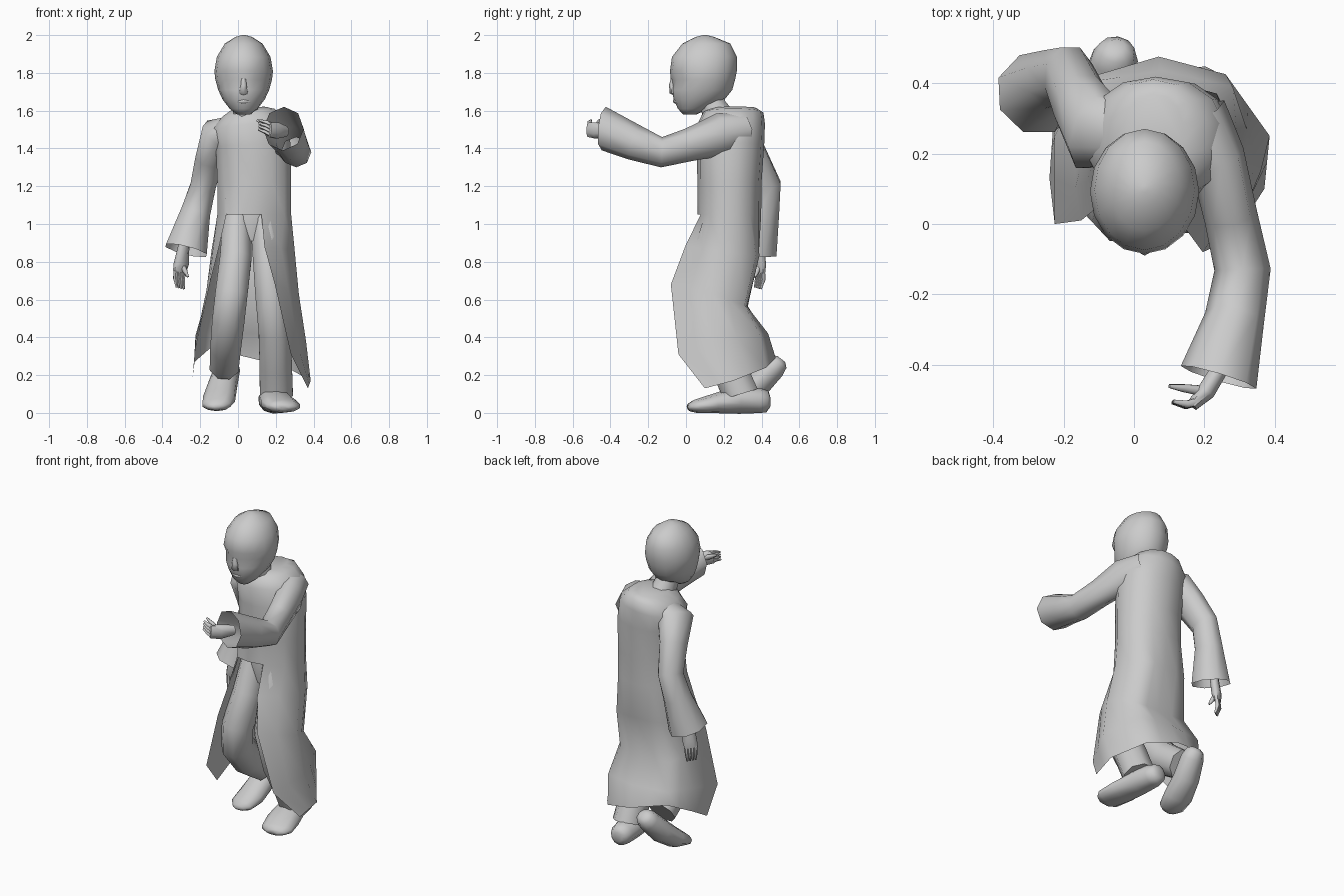
import bpy, bmesh, math
from mathutils import Vector


def loft(name, rings, cap=True, angle=60, slit=None):
    """Skin closed point rings; from ring number 'slit' on, leave point 0 open."""
    bm = bmesh.new()
    rows = [[bm.verts.new(p) for p in r] for r in rings]
    n = len(rows[0])
    for k, (a, b) in enumerate(zip(rows, rows[1:])):
        for i in range(n):
            j = (i + 1) % n
            if slit is not None and k >= slit and 0 in (i, j):
                continue
            bm.faces.new((a[i], a[j], b[j], b[i]))
    if cap:
        bm.faces.new(rows[0])
        if slit is None:
            bm.faces.new(rows[-1])
    bmesh.ops.delete(bm, geom=[v for v in bm.verts if not v.link_faces], context='VERTS')
    bmesh.ops.recalc_face_normals(bm, faces=bm.faces)
    me = bpy.data.meshes.new(name)
    bm.to_mesh(me)
    bm.free()
    ob = bpy.data.objects.new(name, me)
    bpy.context.collection.objects.link(ob)
    for o in bpy.context.selected_objects:
        o.select_set(False)
    bpy.context.view_layer.objects.active = ob
    ob.select_set(True)
    bpy.ops.object.shade_smooth_by_angle(angle=math.radians(angle))
    return ob


def tube(name, pts, ref=(0, 1, 0), sides=8, cap=True, grow=1.0, end=None, phase=.5):
    """Elliptical tube along points (x, y, z, half width, half depth)."""
    c = [Vector(p[:3]) for p in pts]
    rings = []
    for k, p in enumerate(pts):
        t = (c[min(k + 1, len(c) - 1)] - c[max(k - 1, 0)]).normalized()
        if end and k == len(pts) - 1:
            t = Vector(end).normalized()
        a = Vector(ref).cross(t).normalized()
        b = t.cross(a)
        ang = [2 * math.pi * (i + phase) / sides for i in range(sides)]
        rings.append([c[k] + a * p[3] * grow * math.cos(u) + b * p[4] * grow * math.sin(u)
                      for u in ang])
    return loft(name, rings, cap=cap)


def flat_ring(z, cx, cy, rx, ry, sides, tilt=0.0, power=1.0):
    pts = []
    for i in range(sides):
        u = 2 * math.pi * i / sides - math.pi / 2
        s, q = math.sin(u), math.cos(u)
        x = rx * math.copysign(abs(q) ** power, q)
        y = ry * math.copysign(abs(s) ** power, s)
        pts.append(Vector((cx + x, cy + y, z + tilt * x)))
    return pts


# Head, vertex 0 of each ring is the front of the face
head = [flat_ring(*r, 16) for r in (
    (1.58, .03, .02, .035, .035), (1.61, .03, .037, .074, .08),
    (1.66, .03, .07, .112, .135), (1.71, .03, .085, .135, .16),
    (1.765, .03, .09, .15, .17), (1.81, .03, .092, .155, .177),
    (1.885, .03, .098, .142, .172), (1.955, .03, .108, .1, .127),
    (1.99, .03, .1, .045, .05), (2.0, .03, .1, .01, .01))]
for i in (1, 2, 14, 15):            # eye sockets
    head[4][i].y += .018
loft("head", head)
tube("nose", [(.03, -.066, 1.78, .012, .012), (.03, -.072, 1.735, .018, .018),
              (.03, -.066, 1.7, .026, .022), (.03, -.05, 1.686, .02, .012)], sides=6)
tube("lips", [(-.005, -.045, 1.648, .006, .006), (.03, -.058, 1.65, .012, .012),
              (.065, -.045, 1.648, .006, .006)], ref=(0, 0, 1), sides=6)
tube("neck", [(.03, .11, 1.7, .065, .07), (.04, .15, 1.61, .07, .075),
              (.05, .2, 1.53, .085, .09)])

# Coat: upper body runs into a long skirt that is open at the front
coat = [flat_ring(z, x, y, rx, ry, 14, t, .92) for z, x, y, rx, ry, t in (
    (1.615, .055, .26, .085, .11, .08), (1.59, .055, .25, .14, .16, .15),
    (1.53, .062, .24, .2, .178, .12), (1.42, .08, .236, .202, .178, .05),
    (1.22, .086, .23, .2, .17, 0), (1.05, .086, .23, .2, .168, 0))]
for i in (0, 1, 13):
    coat[-1][i].x -= .055
skirt = [                            # right front edge, around the back, left front edge
    [(.14, -.005, .88), (.3, .19, .86), (.235, .37, .83), (.09, .385, .83),
     (-.08, .36, .83), (-.14, .21, .86), (-.1, .05, .88)],
    [(.195, -.08, .68), (.322, .14, .63), (.25, .31, .57), (.09, .325, .56),
     (-.11, .32, .57), (-.165, .2, .62), (-.15, .01, .68)],
    [(.28, -.04, .31), (.36, .15, .38), (.28, .39, .42), (.08, .435, .42),
     (-.15, .4, .42), (-.225, .25, .41), (-.225, .0, .34)],
    [(.37, .1, .13), (.385, .25, .17), (.26, .425, .24), (.07, .475, .29),
     (-.15, .41, .34), (-.23, .27, .27), (-.24, .13, .19)]]
for k, row in enumerate(skirt):
    p = [Vector(q) for q in row]
    centre = Vector((.08, .2, 0))
    ring = [p[0]]
    for a, b in zip(p, p[1:]):
        m = (a + b) / 2
        out = (m - centre) * (.06, .04, 0, 0)[k]
        ring += [m + Vector((out.x, out.y, 0)), b]
    coat.append([Vector((0, 0, 0))] + ring)
loft("coat", coat, slit=5)

# Trousers
loft("hips", [flat_ring(z, .07, .225, rx, ry, 12) for z, rx, ry in (
    (1.1, .15, .13), (1.02, .155, .14), (.91, .12, .12))])
tube("bent_trouser_leg", [
    (-.005, .2, 1.02, .08, .11), (-.012, .12, .82, .088, .1), (-.035, .045, .63, .09, .1),
    (-.05, .06, .5, .09, .1), (-.065, .2, .35, .085, .1), (-.072, .345, .25, .08, .09)],
    grow=1.03)
tube("standing_trouser_leg", [
    (.14, .2, 1.02, .08, .11), (.155, .13, .82, .08, .1), (.175, .07, .63, .088, .1),
    (.193, .12, .43, .088, .1), (.2, .22, .25, .09, .098), (.203, .29, .1, .092, .098)],
    grow=1.03, end=(0, .3, -1))

# Shoes: one flat, one with the heel lifted
tube("flat_shoe", [
    (.175, .445, .06, .03, .03), (.176, .43, .06, .055, .058), (.178, .39, .065, .072, .066),
    (.19, .28, .07, .082, .075), (.215, .15, .05, .1, .052), (.24, .05, .035, .095, .035),
    (.25, .02, .028, .06, .022), (.25, .012, .024, .02, .01)], ref=(0, 0, 1), sides=10)
tube("lifted_shoe", [
    (-.05, .505, .285, .025, .025), (-.05, .495, .272, .052, .05), (-.055, .465, .24, .068, .064),
    (-.08, .38, .15, .078, .07), (-.1, .28, .075, .088, .06), (-.115, .2, .042, .078, .035),
    (-.12, .172, .032, .045, .02), (-.12, .162, .028, .015, .008)], ref=(0, 0, 1), sides=10)

# Wide sleeves, open at the cuffs
tube("hanging_sleeve", [
    (-.02, .25, 1.51, .07, .09), (-.11, .26, 1.48, .09, .12), (-.15, .34, 1.35, .08, .1),
    (-.185, .42, 1.2, .073, .09), (-.225, .41, 1.06, .085, .09), (-.275, .37, .86, .12, .12)],
    cap=False)
tube("raised_sleeve", [
    (.17, .3, 1.5, .1, .09), (.235, .19, 1.475, .08, .115), (.275, .02, 1.42, .076, .088),
    (.308, -.13, 1.38, .08, .08), (.285, -.27, 1.43, .085, .095), (.24, -.435, 1.505, .112, .116)],
    ref=(0, 0, 1), cap=False, end=(-.3, -1, .1), phase=0)


def hand(name, wrist, palm, knuckles, tips, ref, thumb):
    """Palm tube with four tapering fingers fanned between two ends, and a thumb."""
    w, m, k = Vector(wrist), Vector(palm), Vector(knuckles)
    tube(name + "_palm", [(*w, .026, .03), (*m, .028, .046), (*k, .018, .042)], ref=ref)
    across = Vector(ref).cross(k - m).normalized()
    spread = (k - m).normalized().cross(across)
    for i in range(4):
        s = spread * (i - 1.5)
        a, c = k + s * .019 - (k - m) * .2, Vector(tips) + s * .016
        b = (a + c) / 2 + across * .01
        tube(f"{name}_finger_{i + 1}", [(*a, .012, .012), (*b, .012, .011), (*c, .006, .006)],
             ref=ref, sides=6)
    t = Vector(thumb)
    tube(name + "_thumb", [(*m, .018, .018), (*(m * .4 + t * .6), .013, .013), (*t, .006, .006)],
         ref=ref, sides=6)


# Hands
hand("hanging_hand", (-.285, .385, .9), (-.3, .39, .79), (-.31, .39, .745),
     (-.305, .38, .66), (.8, .6, 0), (-.265, .365, .72))
hand("raised_hand", (.25, -.4, 1.49), (.205, -.475, 1.495), (.165, -.515, 1.5),
     (.11, -.505, 1.525), (0, 0, 1), (.1, -.46, 1.55))
